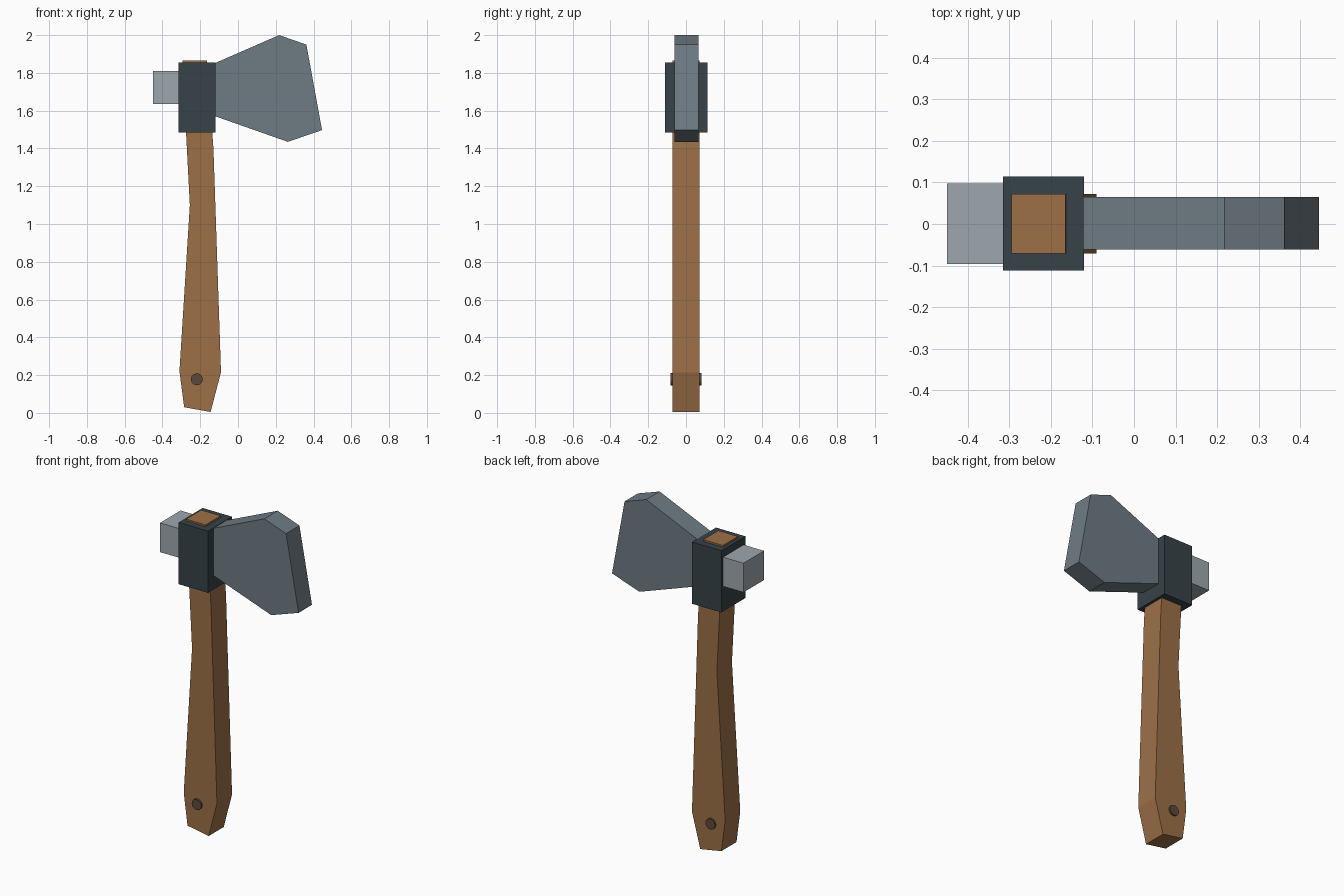
import bpy
import bmesh
import math

cube = bpy.data.objects.get("Cube")
if cube:
    bpy.data.objects.remove(cube, do_unlink=True)


def material(name, hex_code):
    # Convert an sRGB hex code to linear values
    srgb = [int(hex_code[i:i + 2], 16) / 255 for i in (0, 2, 4)]
    color = [((c + 0.055) / 1.055) ** 2.4 for c in srgb] + [1]
    mat = bpy.data.materials.new(name)
    mat.use_nodes = True
    mat.diffuse_color = color
    bsdf = mat.node_tree.nodes["Principled BSDF"]
    bsdf.inputs["Base Color"].default_value = color
    bsdf.inputs["Roughness"].default_value = 0.8
    return mat


def extruded(name, outline, y0, y1, mat):
    """Extrude an x-z outline from y0 to y1."""
    bm = bmesh.new()
    face = bm.faces.new([bm.verts.new((x, y0, z)) for x, z in outline])
    result = bmesh.ops.extrude_face_region(bm, geom=[face])
    verts = [v for v in result["geom"] if isinstance(v, bmesh.types.BMVert)]
    bmesh.ops.translate(bm, verts=verts, vec=(0, y1 - y0, 0))
    bmesh.ops.recalc_face_normals(bm, faces=bm.faces)
    mesh = bpy.data.meshes.new(name)
    bm.to_mesh(mesh)
    bm.free()
    mesh.materials.append(mat)
    obj = bpy.data.objects.new(name, mesh)
    bpy.context.collection.objects.link(obj)
    return obj


def box(name, x0, x1, y0, y1, z0, z1, mat):
    return extruded(name, [(x0, z0), (x1, z0), (x1, z1), (x0, z1)], y0, y1, mat)


wood = material("warm wood", "9C7047")
steel = material("blue grey steel", "6E7B84")
pale_steel = material("pale steel", "9EA7AE")
dark_iron = material("dark iron", "364248")
peg_brown = material("dark brown", "5C473D")

# Curved handle, running up through the collar
extruded("handle", [
    (-0.285, 0.03), (-0.145, 0.005), (-0.09, 0.215), (-0.13, 1.4),
    (-0.165, 1.865), (-0.295, 1.865), (-0.255, 1.1), (-0.31, 0.22),
], -0.071, 0.072, wood)

# Flared blade
extruded("blade", [
    (-0.14, 1.577), (0.264, 1.435), (0.445, 1.497),
    (0.362, 1.95), (0.218, 2.0), (-0.14, 1.844),
], -0.062, 0.065, steel)

# Collar and hammer poll
box("collar", -0.315, -0.12, -0.112, 0.115, 1.485, 1.855, dark_iron)
box("poll", -0.45, -0.30, -0.096, 0.098, 1.635, 1.81, pale_steel)

# Peg through the grip
circle = [(-0.218 + 0.032 * math.cos(a), 0.178 + 0.032 * math.sin(a))
          for a in (math.tau * i / 12 for i in range(12))]
extruded("grip_peg", circle, -0.082, 0.082, peg_brown)
